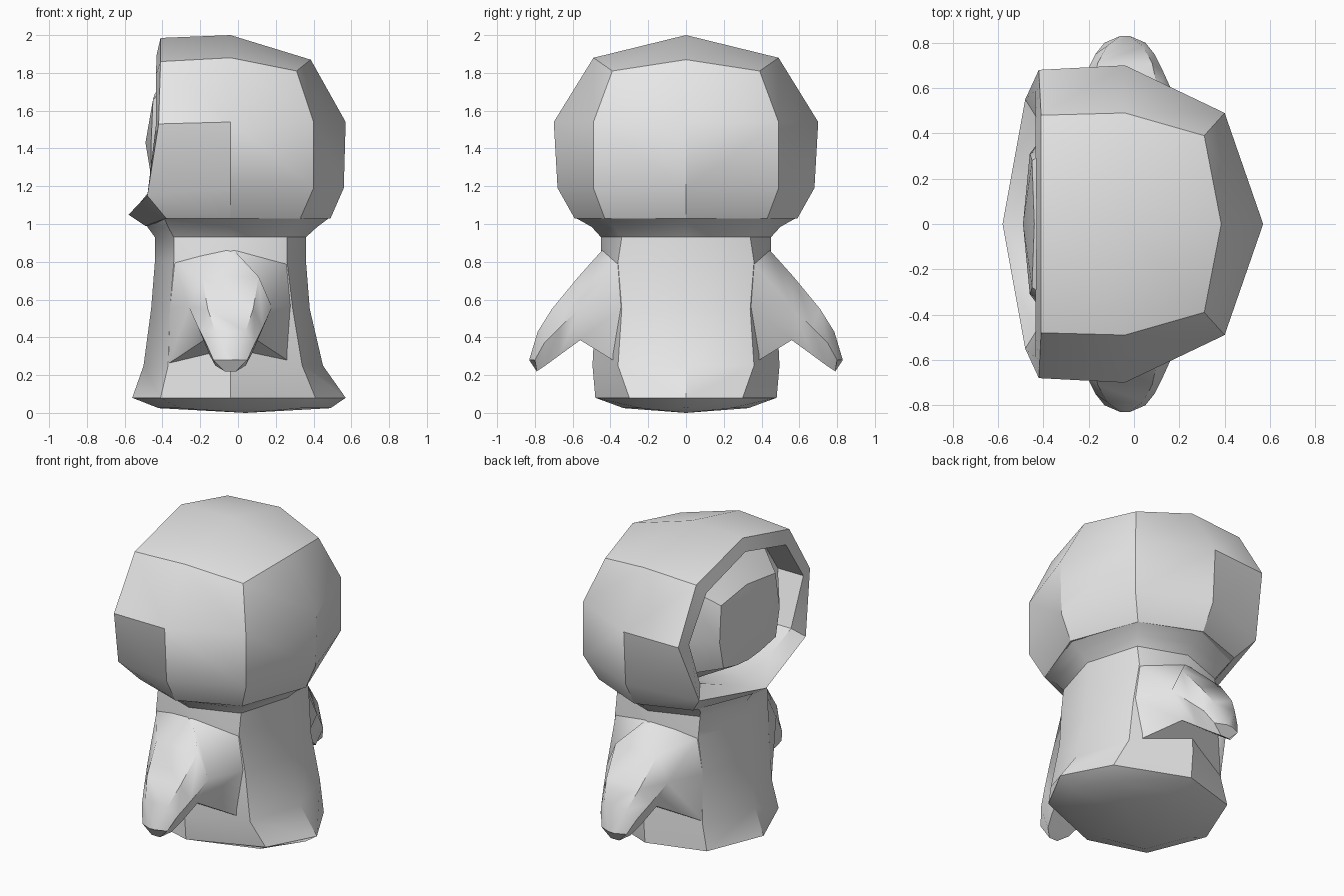
import bpy, bmesh, math

cube = bpy.data.objects.get("Cube")
if cube:
    bpy.data.objects.remove(cube, do_unlink=True)

grey = bpy.data.materials.new("plain_grey")
grey.use_nodes = True
grey.diffuse_color = (0.8, 0.8, 0.8, 1)
grey.node_tree.nodes["Principled BSDF"].inputs["Base Color"].default_value = (0.8, 0.8, 0.8, 1)


def loft(name, rows, angle, closed=False, cap=False):
    """Skin rows of points on the +y half, then mirror the skin to -y."""
    bm = bmesh.new()
    for side in (1, -1):
        grid = [[bm.verts.new((x, side * y, z)) for x, y, z in row] for row in rows]
        count = len(rows[0])
        for a, b in zip(grid, grid[1:]):
            for i in range(count if closed else count - 1):
                j = (i + 1) % count
                bm.faces.new((a[i], a[j], b[j], b[i]))
        if cap:
            bm.faces.new(grid[-1])
    bmesh.ops.remove_doubles(bm, verts=bm.verts, dist=0.0005)
    bmesh.ops.dissolve_degenerate(bm, edges=bm.edges, dist=0.0005)
    bmesh.ops.recalc_face_normals(bm, faces=bm.faces)
    mesh = bpy.data.meshes.new(name)
    bm.to_mesh(mesh)
    bm.free()
    mesh.materials.append(grey)
    obj = bpy.data.objects.new(name, mesh)
    bpy.context.collection.objects.link(obj)
    bpy.ops.object.select_all(action="DESELECT")
    obj.select_set(True)
    bpy.context.view_layer.objects.active = obj
    bpy.ops.object.shade_smooth_by_angle(angle=math.radians(angle))


# Hood: sections from the recessed lining, over the rim, to the back
lip = [(-.43, 0, 1.90), (-.435, .41, 1.79), (-.435, .59, 1.52),
       (-.43, .47, 1.22), (-.43, .23, 1.12), (-.43, 0, 1.09)]
lining = [(-.25, y, z) for x, y, z in lip]
rim = [(-.41, 0, 1.985), (-.41, .48, 1.86), (-.42, .68, 1.53),
       (-.48, .55, 1.15), (-.53, .275, 1.10), (-.58, 0, 1.05)]
brim_under = rim[:4] + [(-.38, .47, 1.03), (-.49, 0, .99)]
crown = [(-.04, 0, 2.0), (-.04, .49, 1.88), (-.04, .70, 1.54),
         (-.04, .68, 1.19), (-.04, .59, 1.03), (-.04, 0, 1.0)]
rear = [(.385, 0, 1.87), (.31, .39, 1.81), (.40, .49, 1.54),
        (.40, .49, 1.19), (.33, .43, 1.03), (.33, 0, 1.03)]
spine = [(.385, 0, 1.87), (.385, 0, 1.87), (.57, 0, 1.54),
         (.56, 0, 1.19), (.49, 0, 1.03), (.33, 0, 1.03)]
loft("hood", [lining, lip, rim, brim_under, crown, rear, spine], 34)

# Face: shallow bulge set inside the hood opening
brow = [(-.44, 0, 1.69), (-.45, .28, 1.66), (-.46, .31, 1.43),
        (-.46, .27, 1.25), (-.45, .12, 1.21), (-.45, 0, 1.20)]
loft("face", [lining, brow, [(-.49, 0, 1.43)] * len(brow)], 34)


# Body: eight-sided rings; front and back diagonals are (x, y) corners
def body_ring(z, front, front_corner, side, back_corner, back):
    return [(front, 0, z), (*front_corner, z), (-.04, side, z),
            (*back_corner, z), (back, 0, z)]


loft("body", [
    body_ring(1.03, -.49, (-.39, .43), .58, (.33, .43), .48),
    body_ring(.985, -.48, (-.37, .38), .50, (.29, .38), .42),
    body_ring(.93, -.44, (-.34, .34), .45, (.26, .34), .36),
    body_ring(.80, -.44, (-.34, .36), .45, (.26, .36), .36),
    body_ring(.55, -.46, (-.36, .34), .48, (.29, .34), .38),
    body_ring(.25, -.50, (-.37, .36), .495, (.34, .36), .45),
    body_ring(.08, -.56, (-.41, .37), .48, (.41, .30), .57),
    body_ring(.025, -.42, (-.31, .27), .33, (.33, .24), .49),
    [(.04, 0, 0)] * 5,
], 40)


# Wings: sections given as half width, y and z of ridge, edge, underside and flank
def wing_section(ridge, edge, under, flank=None):
    half = [ridge, edge, flank or edge, under]
    loop = [(1, p) for p in half] + [(-1, p) for p in reversed(half)]
    return [(-.04 + s * w, y, z) for s, (w, y, z) in loop]


loft("wings", [
    wing_section((.02, .445, .86), (.30, .35, .80), (.33, .355, .26), (.32, .34, .56)),
    wing_section((.15, .57, .72), (.22, .56, .56), (.14, .56, .385)),
    wing_section((.12, .71, .55), (.17, .67, .45), (.11, .67, .305)),
    wing_section((.08, .785, .43), (.13, .75, .37), (.08, .745, .25)),
    wing_section((.02, .83, .28), (.09, .80, .28), (.03, .79, .22)),
], 45, closed=True, cap=True)
